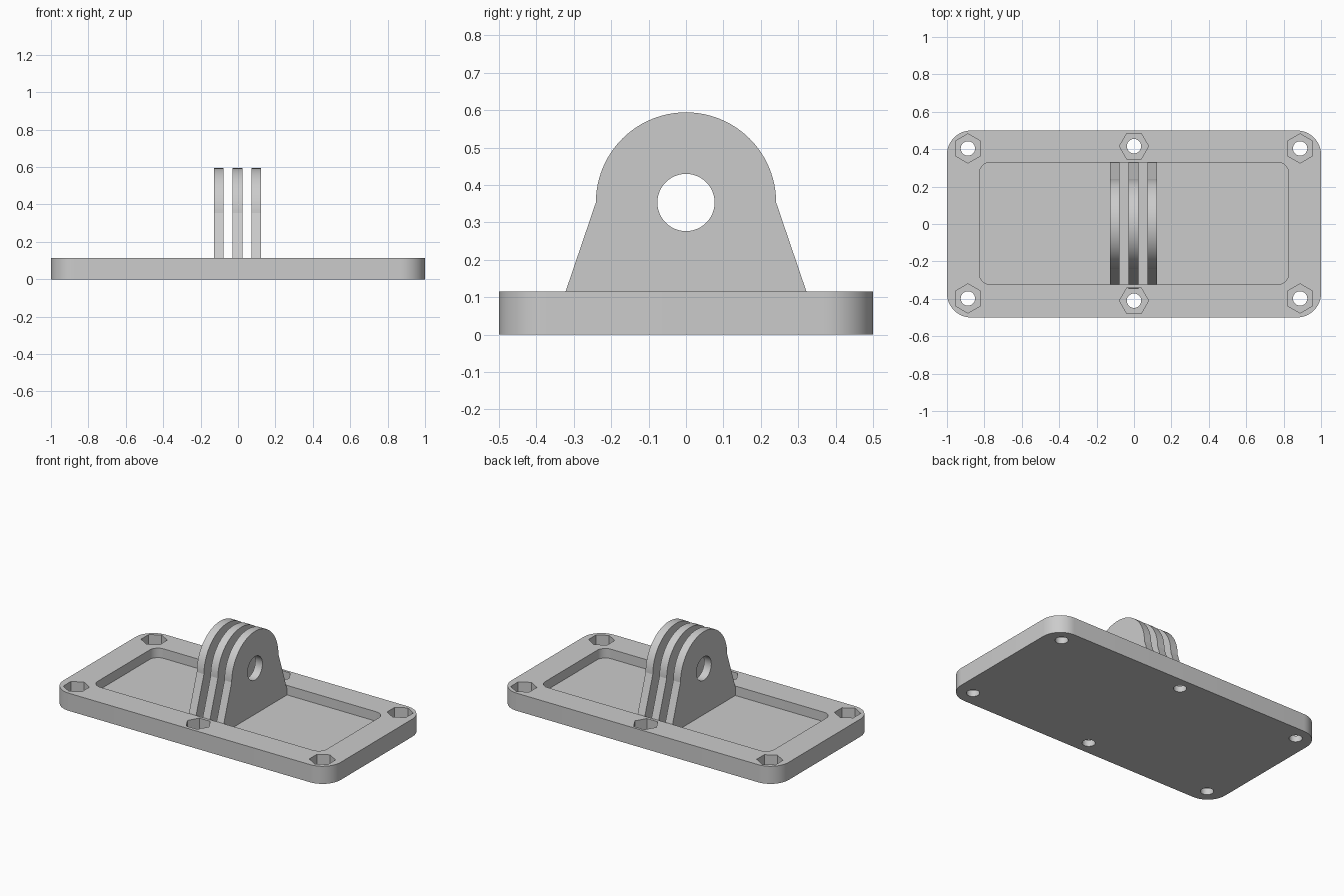
import bpy
import bmesh
from math import cos, sin, pi, radians, atan2
from mathutils import Matrix, Vector

if "Cube" in bpy.data.objects:
    bpy.data.objects.remove(bpy.data.objects["Cube"])

PLATE_TOP = 0.115
POCKET_FLOOR = 0.053
NUT_FLOOR = 0.04
PIVOT_Z = 0.353
SHIFT_Y = 0.003      # pocket and holes sit slightly behind centre

grey = bpy.data.materials.new("plain grey")
grey.use_nodes = True
grey.diffuse_color = (0.6, 0.6, 0.6, 1)
grey.node_tree.nodes["Principled BSDF"].inputs["Base Color"].default_value = (0.6, 0.6, 0.6, 1)


def arc(cx, cy, r, start, end, steps):
    """Points along an arc, angles in degrees."""
    angles = [radians(start + (end - start) * i / steps) for i in range(steps + 1)]
    return [(cx + r * cos(a), cy + r * sin(a)) for a in angles]


def polygon(cx, cy, r, sides, turn=0):
    return arc(cx, cy, r, turn, turn + 360, sides)[:-1]


def rounded_rect(hx, hy, r, cy=0):
    points = []
    for k, (sx, sy) in enumerate([(1, 1), (-1, 1), (-1, -1), (1, -1)]):
        points += arc(sx * (hx - r), cy + sy * (hy - r), r, 90 * k, 90 * k + 90, 12)
    return points


def prism(name, outline, low, high, matrix=None):
    """Extrude an outline from low to high along its local z."""
    bm = bmesh.new()
    base = bm.faces.new([bm.verts.new((x, y, low)) for x, y in outline])
    top = bmesh.ops.extrude_face_region(bm, geom=[base])["geom"]
    moved = [v for v in top if isinstance(v, bmesh.types.BMVert)]
    bmesh.ops.translate(bm, verts=moved, vec=(0, 0, high - low))
    bmesh.ops.recalc_face_normals(bm, faces=bm.faces)
    if matrix:
        bm.transform(matrix)
    mesh = bpy.data.meshes.new(name)
    bm.to_mesh(mesh)
    bm.free()
    mesh.materials.append(grey)
    obj = bpy.data.objects.new(name, mesh)
    bpy.context.collection.objects.link(obj)
    return obj


def activate(obj):
    bpy.ops.object.select_all(action='DESELECT')
    obj.select_set(True)
    bpy.context.view_layer.objects.active = obj


def cut(obj, cutter):
    cutter.hide_render = True
    mod = obj.modifiers.new("cut", 'BOOLEAN')
    mod.operation = 'DIFFERENCE'
    mod.solver = 'EXACT'
    mod.object = cutter
    activate(obj)
    bpy.ops.object.modifier_apply(modifier=mod.name)
    bpy.data.objects.remove(cutter)


def finish(obj):
    activate(obj)
    bpy.ops.object.shade_smooth_by_angle(angle=radians(15))


# Base plate with a shallow rounded pocket
plate = prism("base_plate", rounded_rect(1.0, 0.5, 0.13), 0, PLATE_TOP)
cut(plate, prism("pocket_cutter", rounded_rect(0.827, 0.327, 0.06, SHIFT_Y), POCKET_FLOOR, 0.2))

# Six bolt holes, each with a hexagonal nut recess
for x in (-0.888, 0, 0.888):
    reach, turn = (0.413, 0) if x == 0 else (0.401, 30)
    for side in (-1, 1):
        y = side * reach + SHIFT_Y
        cut(plate, prism("nut_cutter", polygon(x, y, 0.078, 6, turn), NUT_FLOOR, 0.2))
        cut(plate, prism("bolt_cutter", polygon(x, y, 0.0385, 32), -0.1, 0.2))
finish(plate)

# Three upright lugs with round tops and a shared pivot hole
to_upright = Matrix(((0, 0, 1, 0), (1, 0, 0, 0), (0, 1, 0, 0), (0, 0, 0, 1)))
lug_outline = [(-0.345, 0.047), (0.345, 0.047)] + arc(0, PIVOT_Z, 0.241, 0, 180, 48)
for label, x in (("right", -0.103), ("middle", -0.003), ("left", 0.097)):
    lug = prism(label + "_lug", lug_outline, x - 0.026, x + 0.026, to_upright)
    cut(lug, prism("pivot_cutter", polygon(0, PIVOT_Z, 0.0765, 48), x - 0.1, x + 0.1, to_upright))
    finish(lug)
